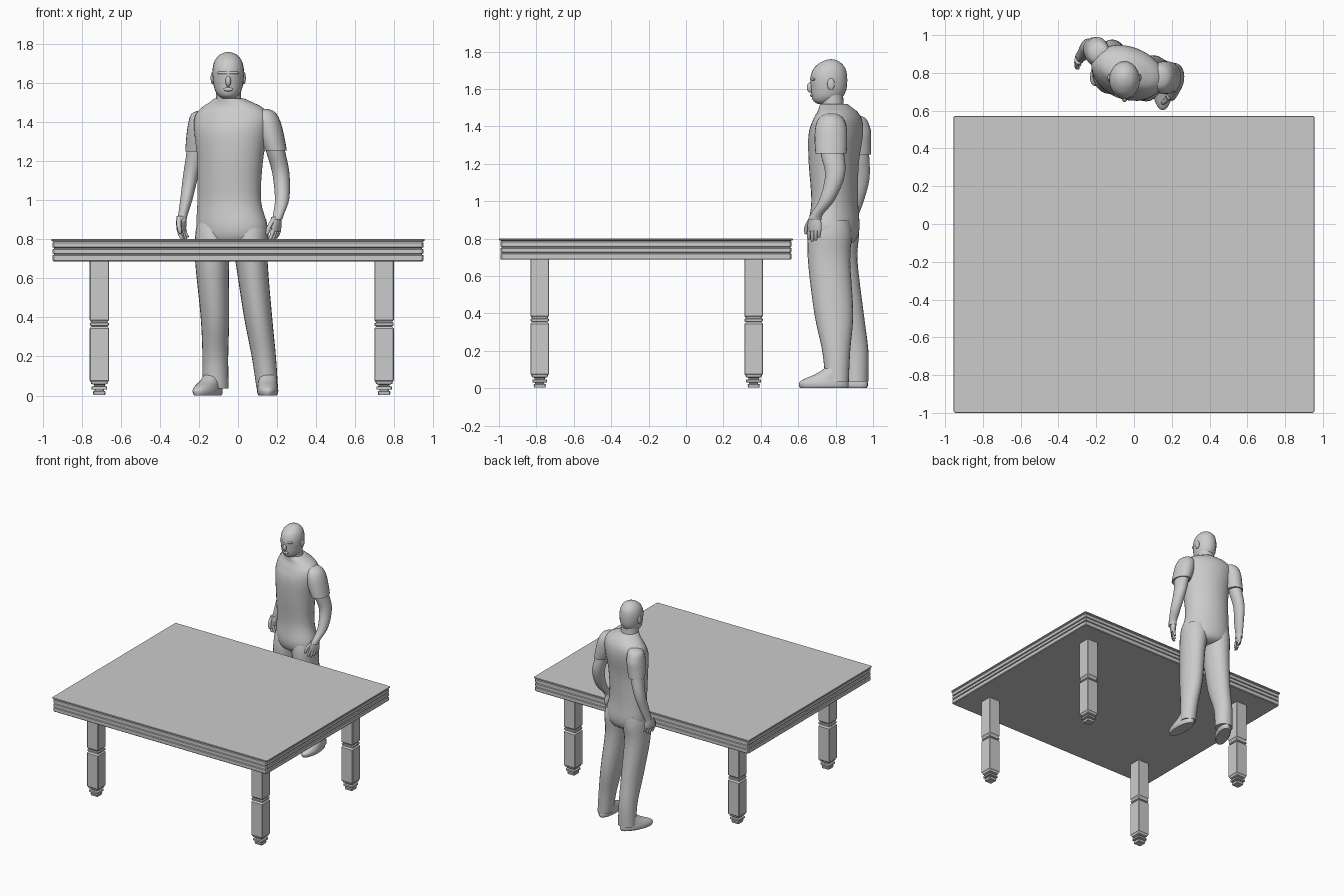
import bpy, math

grey = bpy.data.materials.new("light_grey")
grey.diffuse_color = (0.6, 0.6, 0.6, 1)


def make(name, verts, faces, smooth):
    me = bpy.data.meshes.new(name)
    me.from_pydata(verts, [], faces)
    me.materials.append(grey)
    me.update()
    ob = bpy.data.objects.new(name, me)
    bpy.context.collection.objects.link(ob)
    if smooth:
        bpy.ops.object.select_all(action='DESELECT')
        ob.select_set(True)
        bpy.context.view_layer.objects.active = ob
        bpy.ops.object.shade_smooth_by_angle(angle=math.radians(45))
    return ob


def skin(name, rings, smooth):
    """Join equal rings of points, bottom to top, into a closed solid."""
    n = len(rings[0])
    verts = [p for r in rings for p in r]
    faces = [(k * n + i, k * n + (i + 1) % n, (k + 1) * n + (i + 1) % n, (k + 1) * n + i)
             for k in range(len(rings) - 1) for i in range(n)]
    faces += [tuple(reversed(range(n))), tuple(range((len(rings) - 1) * n, len(rings) * n))]
    return make(name, verts, faces, smooth)


def spline(p, steps):
    """Catmull-Rom interpolation through the rows."""
    out = []
    for i in range(len(p) - 1):
        a, b, c, d = p[max(i - 1, 0)], p[i], p[i + 1], p[min(i + 2, len(p) - 1)]
        for s in range(steps):
            t = s / steps
            out.append([0.5 * (2 * q + (r - o) * t + (2 * o - 5 * q + 4 * r - u) * t * t
                               + (3 * q - o - 3 * r + u) * t ** 3)
                        for o, q, r, u in zip(a, b, c, d)])
    return out + [list(p[-1])]


def loft(name, rows, rot=0, n=24, steps=4):
    """Smooth body through horizontal ellipses (x, y, z, rx, ry), listed upward or downward."""
    rows = sorted(rows, key=lambda r: r[2])
    co, si = math.cos(math.radians(rot)), math.sin(math.radians(rot))
    rings = []
    for x, y, z, rx, ry in spline(rows, steps):
        ring = []
        for i in range(n):
            t = math.tau * i / n
            u, v = rx * math.cos(t), ry * math.sin(t)
            ring.append((x + u * co - v * si, y + u * si + v * co, z))
        rings.append(ring)
    return skin(name, rings, True)


def stack(name, cx, cy, rows, corner):
    """Rectangular moulding with clipped corners through (z, half x, half y)."""
    rings = []
    for z, hx, hy in rows:
        c = corner
        pts = [(hx, -hy + c), (hx, hy - c), (hx - c, hy), (-hx + c, hy),
               (-hx, hy - c), (-hx, -hy + c), (-hx + c, -hy), (hx - c, -hy)]
        rings.append([(cx + x, cy + y, z) for x, y in pts])
    return skin(name, rings, False)


def ball(name, x, y, z, rx, ry, rz):
    loft(name, [(x, y, z + rz * math.sin(a), max(rx * math.cos(a), 1e-4), max(ry * math.cos(a), 1e-4))
                for a in [math.radians(d) for d in range(-90, 91, 20)]], n=16, steps=2)


# Table top: moulded edge with grooves; inset is measured from the lip
edge = [(.687, .012), (.692, .007), (.718, .007), (.721, .014), (.725, .014), (.728, .007),
        (.748, .007), (.751, .014), (.756, .014), (.759, .007), (.782, .007), (.788, .012),
        (.792, .001), (.797, 0), (.80, .002)]
stack("table_top", 0, -.214, [(z, .956 - i, .786 - i) for z, i in edge], .008)

# Table legs: square blocks with a ringed neck and a stepped foot
leg = [(.003, .03), (.02, .033), (.024, .024), (.03, .024), (.032, .04), (.045, .04),
       (.048, .028), (.055, .028), (.06, .042), (.07, .044), (.077, .05), (.343, .05), (.35, .044),
       (.354, .04), (.358, .048), (.37, .049), (.374, .042), (.38, .044), (.387, .05), (.69, .05)]
for side, x in (("left", -.71), ("right", .748)):
    for end, y in (("front", -.782), ("back", .362)):
        stack(f"table_leg_{end}_{side}", x, y, [(z, h, h) for z, h in leg], .004)

# Torso, turned towards the left of the front view
loft("torso", [(-.03, .79, .765, .08, .06), (-.03, .79, .79, .155, .11), (-.03, .79, .86, .188, .13),
               (-.045, .795, 1.0, .168, .118), (-.04, .79, 1.2, .173, .128), (-.035, .80, 1.35, .195, .138),
               (-.03, .81, 1.43, .198, .122), (-.03, .81, 1.475, .16, .10), (-.035, .80, 1.50, .115, .085),
               (-.045, .79, 1.52, .078, .073)], rot=-20, n=36)

# Neck, head and face
loft("neck", [(-.045, .79, 1.44, .07, .066), (-.048, .782, 1.53, .064, .06), (-.05, .78, 1.61, .064, .06)])
skull = [(1.520, .705, .78, .03), (1.535, .682, .81, .05), (1.56, .672, .84, .067), (1.60, .668, .858, .077),
         (1.66, .665, .862, .081), (1.71, .683, .852, .071), (1.742, .72, .825, .047),
         (1.755, .75, .80, .022), (1.759, .77, .78, .004)]
loft("head", [(-.05, (f + b) / 2, z, w, (b - f) / 2) for z, f, b, w in skull])
ball("nose", -.05, .665, 1.608, .014, .019, .028)
ball("brow", -.05, .688, 1.652, .056, .025, .013)
ball("lips", -.05, .674, 1.567, .025, .01, .01)
for side, s in (("left", -1), ("right", 1)):
    ball(f"ear_{side}", -.05 + s * .08, .775, 1.625, .01, .02, .032)

# Short sleeves
loft("sleeve_right", [(.125, .775, 1.468, .025, .025), (.135, .775, 1.45, .055, .06), (.15, .775, 1.40, .068, .083),
                      (.17, .775, 1.32, .068, .087), (.19, .775, 1.255, .06, .083)])
loft("sleeve_left", [(-.17, .90, 1.46, .025, .025), (-.185, .905, 1.44, .055, .058), (-.193, .91, 1.38, .064, .078),
                     (-.2, .915, 1.32, .065, .074), (-.21, .925, 1.25, .06, .064)])

# Arms
loft("arm_right", [(.165, .775, 1.38, .05, .06), (.19, .782, 1.26, .049, .063), (.219, .797, 1.14, .044, .053),
                   (.226, .755, 1.01, .037, .042), (.208, .70, .93, .028, .033), (.20, .688, .90, .026, .036)])
loft("arm_left", [(-.2, .91, 1.38, .05, .06), (-.215, .925, 1.25, .048, .054), (-.243, .934, 1.12, .039, .047),
                  (-.265, .908, 1.0, .031, .042), (-.283, .888, .92, .024, .032), (-.288, .88, .89, .024, .034)])


# Hands: palm, four fingers and a thumb
def hand(side, x, y, z, dx, dy, s):
    """(dx, dy) runs across the knuckles from the little finger to the thumb side."""
    rot = math.degrees(math.atan2(dy, dx))
    loft(f"palm_{side}", [(x, y, z, .03, .023), (x, y, z - .04, .042, .021), (x, y, z - .075, .04, .016)],
         rot=rot, n=16)
    for i, length in enumerate((.045, .06, .065, .055)):
        k = (i - 1.5) * .021
        px, py, top = x + dx * k, y + dy * k, z - .065
        loft(f"finger_{side}_{i + 1}", [(px, py, top, .011, .011),
                                        (px - s * .006, py - .004, top - length * .5, .010, .010),
                                        (px - s * .016, py - .004, top - length * .92, .009, .009),
                                        (px - s * .018, py - .004, top - length, .004, .004)], n=10, steps=3)
    loft(f"thumb_{side}", [(x + dx * .025, y + dy * .025, z - .01, .012, .012),
                           (x + dx * .05 - s * .01, y + dy * .05, z - .05, .012, .012),
                           (x + dx * .054 - s * .018, y + dy * .054, z - .085, .009, .009),
                           (x + dx * .054 - s * .019, y + dy * .054, z - .092, .003, .003)], n=10, steps=3)


hand("right", .195, .688, .915, -.5, -.866, 1)
hand("left", -.29, .875, .92, -.45, -.89, -1)

# Trouser legs
loft("trouser_right", [(.055, .775, .90, .09, .10), (.06, .77, .82, .096, .117), (.07, .765, .68, .082, .113),
                       (.103, .79, .40, .072, .104), (.132, .803, .20, .062, .075), (.15, .808, .035, .055, .062)])
loft("trouser_left", [(-.12, .82, .90, .085, .10), (-.124, .81, .82, .095, .115), (-.132, .805, .68, .087, .112),
                      (-.118, .85, .40, .073, .10), (-.116, .90, .20, .066, .075), (-.115, .91, .035, .067, .065)])


# Shoes: low at the toe, rising to the ankle
def shoe(name, x, y, rot):
    a = math.radians(rot)
    rows = [(0, 0, .046, .126), (.012, 0, .053, .132), (.03, 0, .054, .132), (.05, .012, .051, .116),
            (.075, .04, .048, .085), (.105, .062, .045, .06)]
    loft(name, [(x - d * math.sin(a), y + d * math.cos(a), z, rx, ry) for z, d, rx, ry in rows], rot=rot)


shoe("shoe_right", .152, .737, 0)
shoe("shoe_left", -.155, .852, -27)
